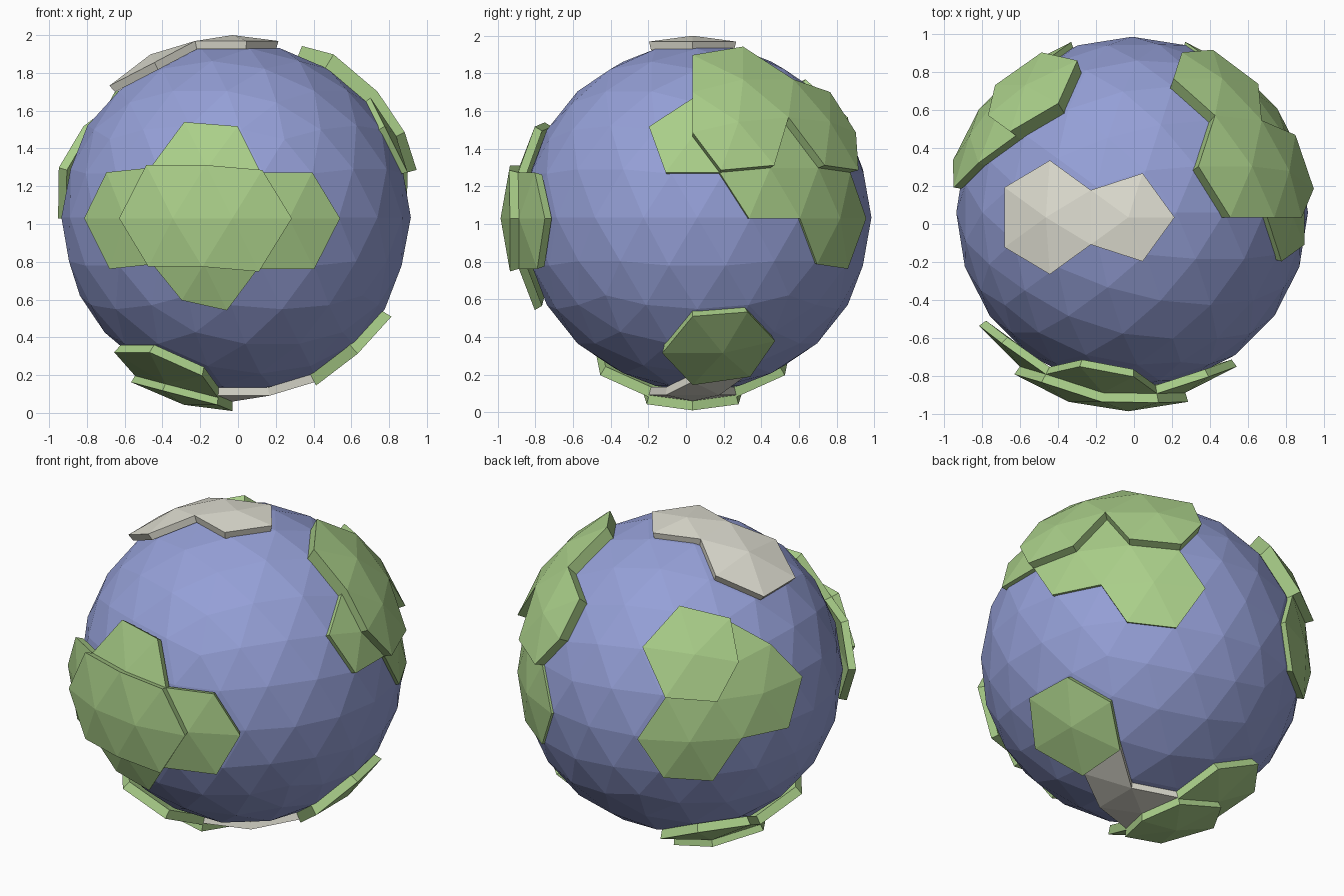
import bpy, bmesh
from mathutils import Vector

if "Cube" in bpy.data.objects:
    bpy.data.objects.remove(bpy.data.objects["Cube"])

SEA_C, SEA_R = Vector((-0.01, 0.06, 1.035)), 0.925
LAND_C = Vector((-0.03, 0.035, 1.03))      # land shells sit slightly off the sea centre
BASE, LOW, HIGH = 0.925, 0.97, 1.02        # shell radii


def material(name, rgb):
    m = bpy.data.materials.new(name)
    m.diffuse_color = (*rgb, 1)
    m.use_nodes = True
    m.node_tree.nodes["Principled BSDF"].inputs["Base Color"].default_value = m.diffuse_color
    return m


BLUE = material("sea_blue", (0.30, 0.35, 0.68))
GREEN = material("land_green", (0.40, 0.62, 0.25))
WHITE = material("ice_white", (0.75, 0.74, 0.65))


def add_object(name, verts, faces, mat):
    me = bpy.data.meshes.new(name)
    me.from_pydata(verts, [], faces)
    me.materials.append(mat)
    ob = bpy.data.objects.new(name, me)
    bpy.context.collection.objects.link(ob)
    return ob


# shared unit globe whose triangles every part is cut from
globe = bmesh.new()
bmesh.ops.create_icosphere(globe, subdivisions=3, radius=1.0)
for v in globe.verts:
    v.co.normalize()
globe.verts.index_update()
globe.faces.index_update()


def land(name, mat, top, centres, single=()):
    """Thick shell over the triangle fans around the given directions."""
    chosen = set()
    for c in centres:
        d = Vector(c).normalized()
        chosen.update(max(globe.verts, key=lambda v: v.co.dot(d)).link_faces)
    for c in single:
        d = Vector(c).normalized()
        chosen.add(max(globe.faces,
                       key=lambda f: f.calc_center_median().normalized().dot(d)))
    used = sorted({v.index for f in chosen for v in f.verts})
    slot = {vi: i for i, vi in enumerate(used)}
    n = len(used)
    globe.verts.ensure_lookup_table()
    verts = [LAND_C + globe.verts[i].co * r for r in (BASE, top) for i in used]
    faces = []
    for f in chosen:
        ids = [slot[v.index] for v in f.verts]
        faces += [[i + n for i in ids], ids[::-1]]
        for loop in f.loops:                      # rim walls
            if sum(g in chosen for g in loop.edge.link_faces) == 1:
                a, b = slot[loop.vert.index], slot[loop.link_loop_next.vert.index]
                faces.append([a, b, b + n, a + n])
    add_object(name, verts, faces, mat)


# sea
add_object("sea", [SEA_C + v.co * SEA_R for v in globe.verts],
           [[v.index for v in f.verts] for f in globe.faces], BLUE)

# polar ice
land("north_ice", WHITE, LOW, [(0, 0, 1), (-.447, 0, .894)])
land("south_ice", WHITE, LOW, [(0, 0, -1)],
     single=[(.28, 0, -.95), (.36, .15, -.92)])

# front continent
land("front_lowland", GREEN, LOW, [(-.588, -.809, 0), (.309, -.951, 0),
                                   (-.138, -.951, .276), (-.155, -.956, -.251)])
land("front_highland", GREEN, HIGH, [(-.309, -.951, 0), (0, -1, 0)])

# right continent
land("right_lowland", GREEN, LOW, [(.894, 0, .447), (.862, .425, .276), (.588, .809, 0)])
land("right_highland", GREEN, HIGH, [(.831, .239, .502), (.638, .263, .723),
                                     (.484, .717, .502)])

# back left continent
land("back_lowland", GREEN, LOW, [(-.724, .526, .447), (-.861, .443, .251),
                                  (-.588, .809, 0)])
land("back_highland", GREEN, HIGH, [(-.532, .682, .502)])

# southern continent and island
land("south_lowland", GREEN, LOW + 0.01, [(-.362, -.263, -.894), (-.362, .263, -.894)])
land("south_highland", GREEN, HIGH, [(-.25, 0, -.968)])
land("south_island", GREEN, LOW + 0.02, [(.671, .162, -.723)])

globe.free()
